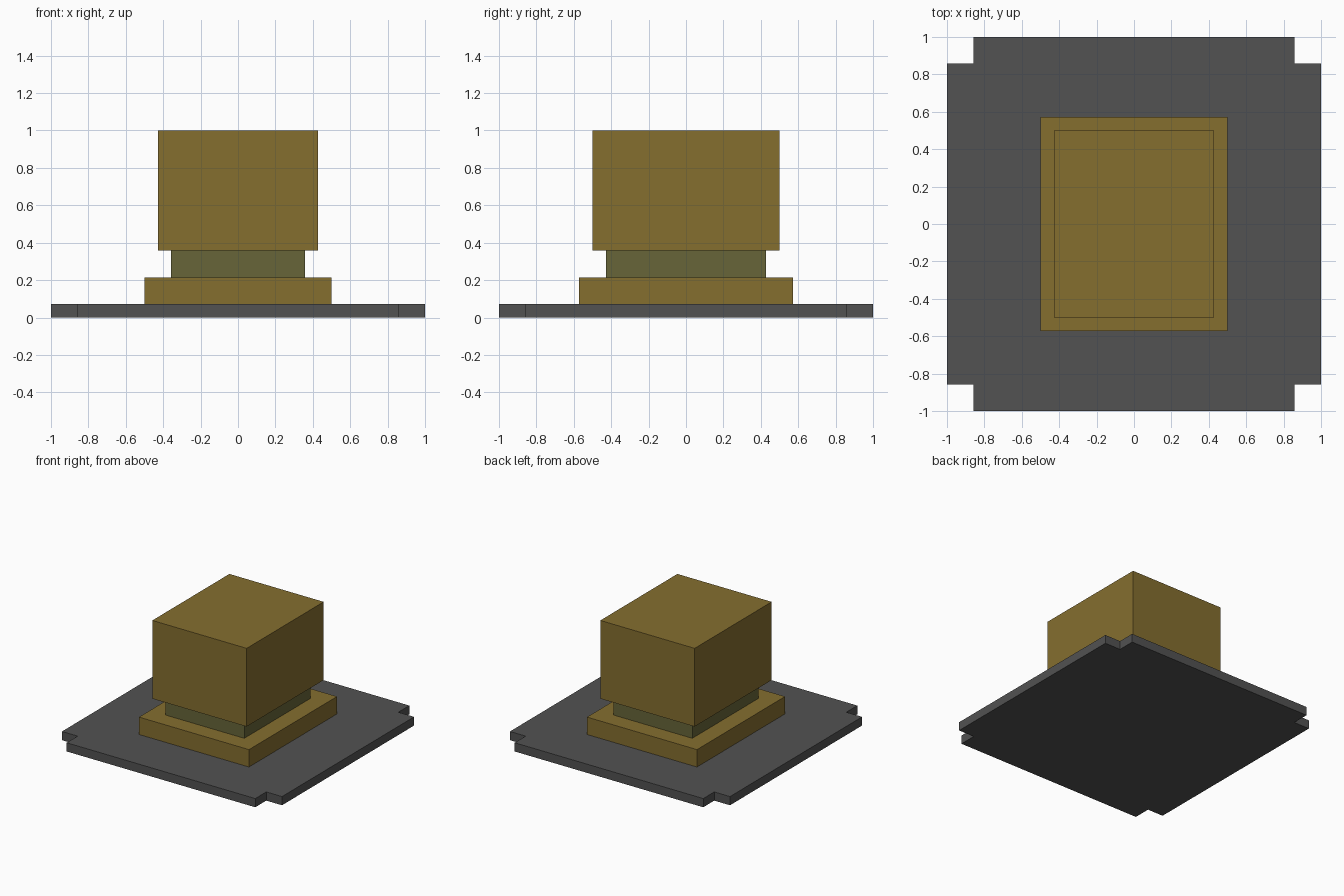
import bpy
import bmesh

if "Cube" in bpy.data.objects:
    bpy.data.objects.remove(bpy.data.objects["Cube"])

U = 1 / 14  # grid step of the blocky design


def material(name, rgb):
    lin = [((c / 255 + 0.055) / 1.055) ** 2.4 for c in rgb]
    m = bpy.data.materials.new(name)
    m.diffuse_color = (*lin, 1)
    m.use_nodes = True
    m.node_tree.nodes["Principled BSDF"].inputs["Base Color"].default_value = m.diffuse_color
    return m


def prism(name, outline, z0, z1, mat):
    """Extrude a flat outline (grid steps) from z0 to z1."""
    bm = bmesh.new()
    face = bm.faces.new([bm.verts.new((x * U, y * U, z0 * U)) for x, y in outline])
    ext = bmesh.ops.extrude_face_region(bm, geom=[face], use_keep_orig=True)
    top = [g for g in ext["geom"] if isinstance(g, bmesh.types.BMVert)]
    bmesh.ops.translate(bm, verts=top, vec=(0, 0, (z1 - z0) * U))
    bmesh.ops.recalc_face_normals(bm, faces=bm.faces)
    me = bpy.data.meshes.new(name)
    bm.to_mesh(me)
    bm.free()
    me.materials.append(mat)
    ob = bpy.data.objects.new(name, me)
    bpy.context.collection.objects.link(ob)
    return ob


def rect(x, y):
    return [(-x, -y), (x, -y), (x, y), (-x, y)]


grey = material("dark grey", (82, 82, 82))
gold = material("dull gold", (133, 110, 47))
olive = material("olive green", (103, 101, 56))

# Base plate with a square notch in each corner
notched = [(-12, -14), (12, -14), (12, -12), (14, -12), (14, 12), (12, 12),
           (12, 14), (-12, 14), (-12, 12), (-14, 12), (-14, -12), (-12, -12)]
prism("base_plate", notched, 0, 1, grey)

# Stacked blocks: plinth, recessed neck, large top block
prism("plinth", rect(7, 8), 1, 3, gold)
prism("neck", rect(5, 6), 3, 5, olive)
prism("top_block", rect(6, 7), 5, 14, gold)
